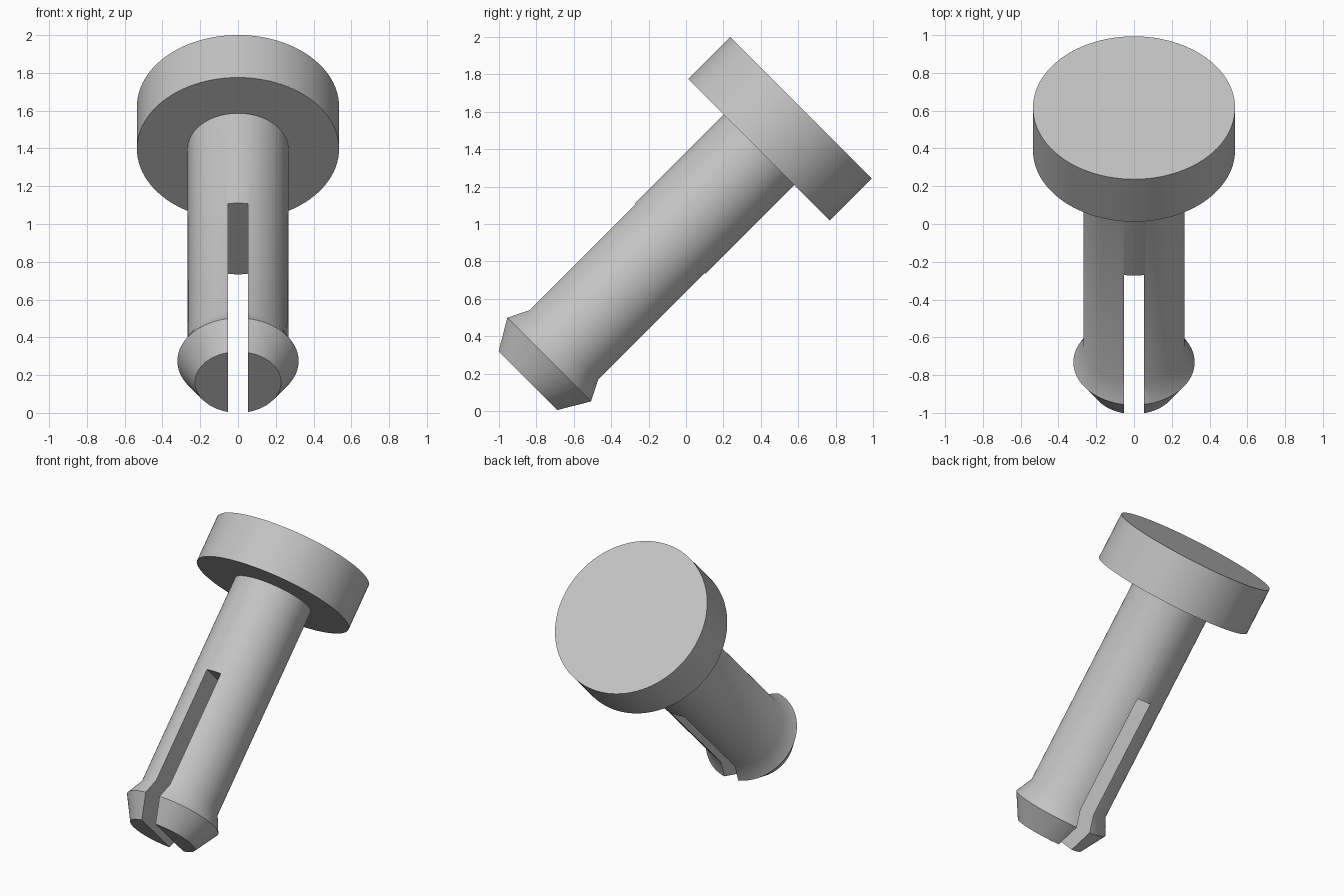
import bpy, bmesh, math
from mathutils import Matrix

default = bpy.data.objects.get("Cube")
if default:
    bpy.data.objects.remove(default, do_unlink=True)

# Pin axis leans 45 degrees towards the back; the split tip is its origin
POSE = Matrix.Translation((0, -0.845, 0.162)) @ Matrix.Rotation(math.radians(-45), 4, 'X')

grey = bpy.data.materials.new("plain grey")
grey.use_nodes = True
colour = (0.55, 0.55, 0.55, 1)
grey.diffuse_color = colour
grey.node_tree.nodes["Principled BSDF"].inputs["Base Color"].default_value = colour


def add_object(name, bm):
    bmesh.ops.recalc_face_normals(bm, faces=bm.faces)
    mesh = bpy.data.meshes.new(name)
    bm.to_mesh(mesh)
    bm.free()
    mesh.materials.append(grey)
    obj = bpy.data.objects.new(name, mesh)
    bpy.context.collection.objects.link(obj)
    obj.matrix_world = POSE
    return obj


def lathe(name, profile, sides=96):
    """Solid of revolution from (radius, height) points, capped at both ends."""
    bm = bmesh.new()
    rings = []
    for r, h in profile:
        angles = [2 * math.pi * i / sides for i in range(sides)]
        rings.append([bm.verts.new((r * math.cos(a), r * math.sin(a), h)) for a in angles])
    for low, high in zip(rings, rings[1:]):
        for i in range(sides):
            j = (i + 1) % sides
            bm.faces.new((low[i], low[j], high[j], high[i]))
    bm.faces.new(rings[0])
    bm.faces.new(rings[-1])
    return add_object(name, bm)


def select_only(obj):
    bpy.ops.object.select_all(action='DESELECT')
    obj.select_set(True)
    bpy.context.view_layer.objects.active = obj


# Round head
head = lathe("head", [(0.535, 1.747), (0.535, 2.065)])

# Shaft with flared snap tip
shaft = lathe("split_shaft", [(0.228, 0), (0.321, 0.16), (0.267, 0.27), (0.267, 1.76)])

# Slot through the lower shaft, front to back
bm = bmesh.new()
bmesh.ops.create_cube(bm, size=1, matrix=Matrix.Translation((0, 0, 0.475))
                      @ Matrix.Diagonal((0.108, 1, 1.2, 1)))
cutter = add_object("slot_cutter", bm)
cutter.hide_render = True
cut = shaft.modifiers.new("slot", 'BOOLEAN')
cut.operation = 'DIFFERENCE'
cut.solver = 'EXACT'
cut.object = cutter
bpy.context.view_layer.update()
select_only(shaft)
bpy.ops.object.modifier_apply(modifier=cut.name)
bpy.data.objects.remove(cutter, do_unlink=True)

# Smooth sides, crisp rims
for part in (head, shaft):
    select_only(part)
    bpy.ops.object.shade_smooth_by_angle(angle=math.radians(30))
